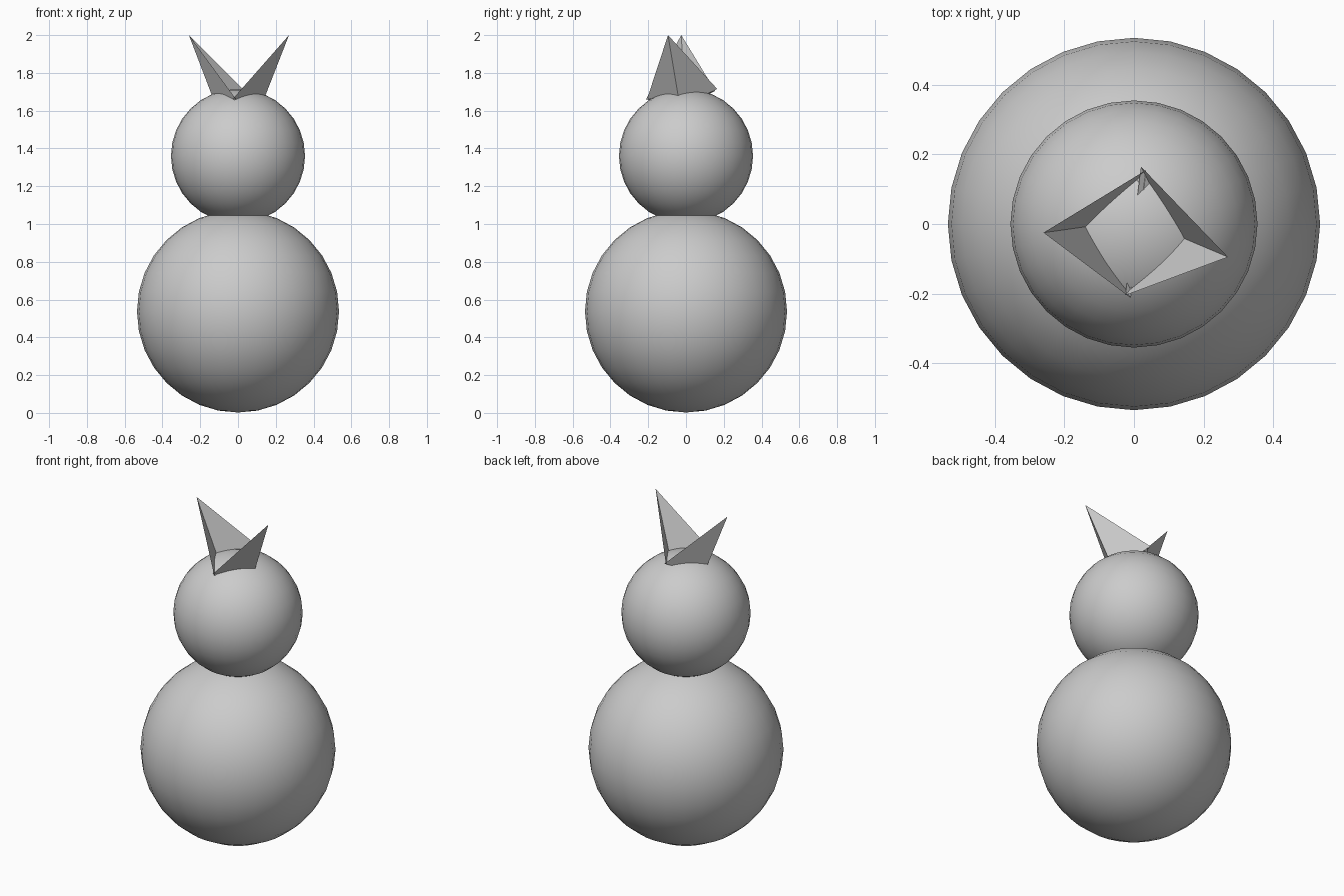
import bpy, bmesh
from mathutils import Vector

if "Cube" in bpy.data.objects:
    bpy.data.objects.remove(bpy.data.objects["Cube"])


def ball(name, radius, z):
    bpy.ops.mesh.primitive_uv_sphere_add(segments=32, ring_count=16,
                                         radius=radius, location=(0, 0, z))
    ob = bpy.context.object
    ob.name = name
    bpy.ops.object.shade_smooth()
    return ob


def open_ear(name, tip, back, front, ridge):
    """Three-sided hollow cone: open rim is tip/back/front, apex is sunk in the head."""
    apex = Vector(tip) + 1.2 * (Vector(ridge) - Vector(tip))
    bm = bmesh.new()
    rim = [bm.verts.new(p) for p in (tip, back, front)]
    root = bm.verts.new(apex)
    for i in range(3):
        bm.faces.new((root, rim[i], rim[(i + 1) % 3]))
    # face the normals away from the hollow
    centre = sum((v.co for v in bm.verts), Vector()) / 4
    bm.normal_update()
    for f in bm.faces:
        if f.normal.dot(f.calc_center_median() - centre) < 0:
            f.normal_flip()
    mesh = bpy.data.meshes.new(name)
    bm.to_mesh(mesh)
    bm.free()
    ob = bpy.data.objects.new(name, mesh)
    bpy.context.collection.objects.link(ob)
    return ob


# stacked balls
ball("body", 0.535, 0.537)
ball("head", 0.355, 1.36)

# hollow flat-faced ears, slightly different lean on each side
open_ear("left_ear", (-0.26, -0.025, 2.0), (0.035, 0.155, 1.705),
         (-0.01, -0.212, 1.66), (-0.14, -0.008, 1.686))
open_ear("right_ear", (0.27, -0.095, 2.0), (0.02, 0.165, 1.715),
         (-0.025, -0.205, 1.665), (0.145, -0.042, 1.68))
